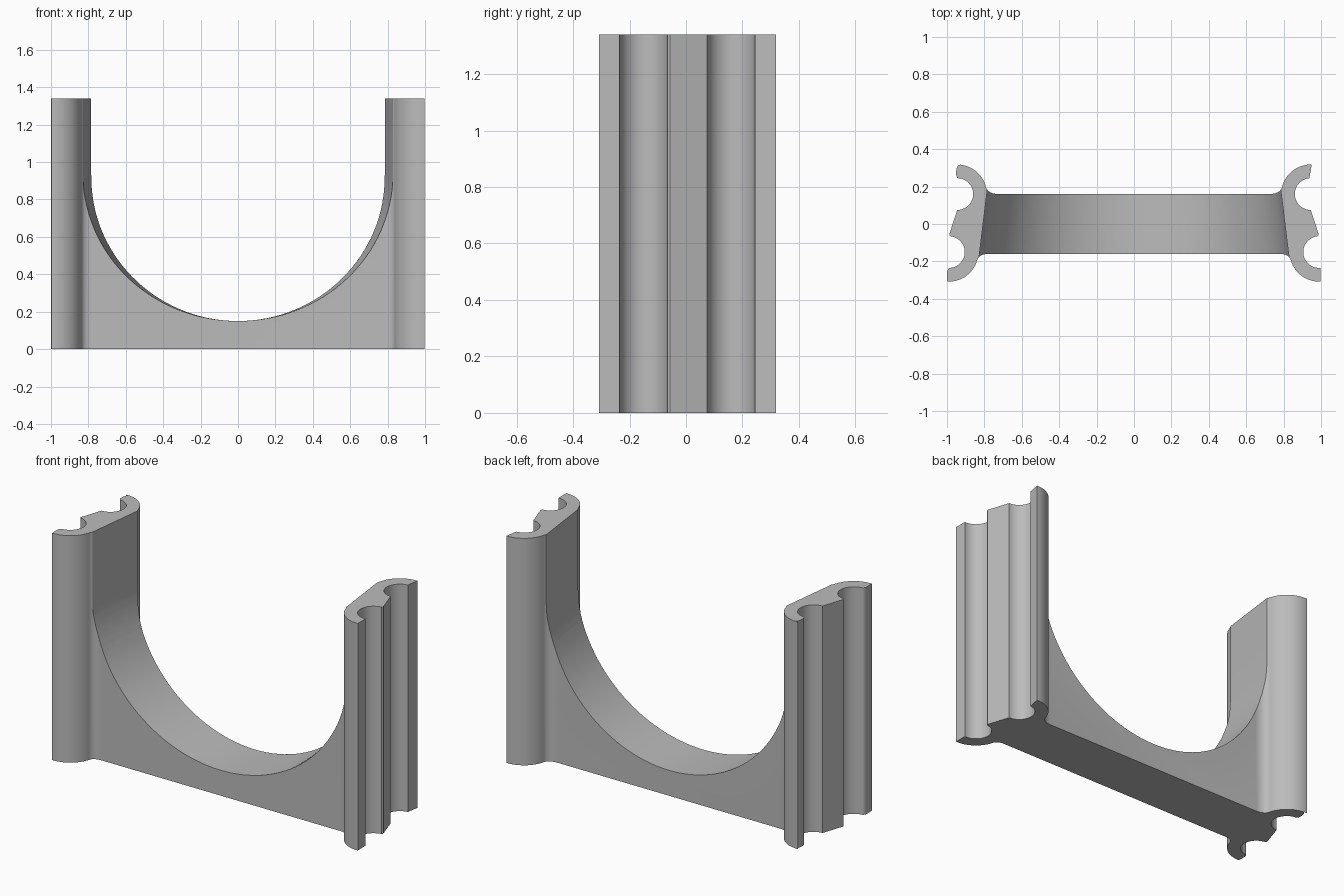
import bpy, bmesh, math
from mathutils import Vector

old = bpy.data.objects.get("Cube")
if old:
    bpy.data.objects.remove(old)

HEIGHT = 1.34
BEAM = 0.16

grey = bpy.data.materials.new("plain grey")
grey.use_nodes = True
grey.diffuse_color = (0.5, 0.5, 0.5, 1)
grey.node_tree.nodes["Principled BSDF"].inputs["Base Color"].default_value = (0.5, 0.5, 0.5, 1)


def arc(center, radius, start, end, steps=20):
    angles = [math.radians(start + (end - start) * i / steps) for i in range(steps + 1)]
    return [(center[0] + radius * math.cos(a), center[1] + radius * math.sin(a)) for a in angles]


def bend(a, b, c, steps=8):
    a, b, c = Vector(a), Vector(b), Vector(c)
    ts = [i / steps for i in range(steps + 1)]
    return [tuple(a * (1 - t) ** 2 + b * 2 * t * (1 - t) + c * t * t) for t in ts]


def new_object(name, bm):
    bmesh.ops.recalc_face_normals(bm, faces=bm.faces)
    mesh = bpy.data.meshes.new(name)
    bm.to_mesh(mesh)
    bm.free()
    obj = bpy.data.objects.new(name, mesh)
    bpy.context.collection.objects.link(obj)
    mesh.materials.append(grey)
    return obj


def loft(name, ring_a, ring_b):
    """Close two matching rings of points into a solid."""
    bm = bmesh.new()
    a = [bm.verts.new(p) for p in ring_a]
    b = [bm.verts.new(p) for p in ring_b]
    bm.faces.new(a)
    bm.faces.new(b)
    for i in range(len(a)):
        j = (i + 1) % len(a)
        bm.faces.new((a[i], a[j], b[j], b[i]))
    return new_object(name, bm)


def clip_side(rounded):
    """Plan of one upright on +x, running from front to back."""
    front, back, outer, inner = (0.99, -0.15), (0.945, 0.16), 0.158, 0.085
    front_outer = arc(front, outer, 194, 273)
    front_inner = arc(front, inner, 275, 95)
    back_inner = arc(back, inner, 270, 95)
    back_outer = arc(back, outer, 88, 168)
    pts = bend((0.78, -BEAM), (0.824, -BEAM), front_outer[0])[:-1] + front_outer
    if rounded:
        pts += bend((1.0, -0.27), (1.0, -0.238), (0.985, -0.235), 5)
        front_inner = front_inner[1:]
    pts += front_inner + [(0.988, -0.056)] + back_inner
    if rounded:
        # rounded lip on the rear hook
        back_outer = arc(back, outer, 82, 168)
        pts += bend((0.945, 0.247), (0.954, 0.262), (0.95, 0.29), 5)
        pts += bend((0.95, 0.29), (0.945, 0.315), (0.93, 0.317), 5)
        back_outer[0] = (0.928, 0.317) if back_outer[0][0] > 0.928 else back_outer[0]
    pts += back_outer + bend(back_outer[-1], (0.777, 0.163), (0.73, BEAM))[1:]
    return pts


# Cradle body: beam with hooked uprights in one plan outline
right = clip_side(False)
left = [(-x, y) for x, y in reversed(clip_side(True))]
plan = right + left
body = loft("cradle_body", [(x, y, 0) for x, y in plan], [(x, y, HEIGHT) for x, y in plan])


# Tapered U-shaped opening, wider toward the front
def opening(y):
    half = 0.807 - 0.122 * y
    curve = arc((0, 0), 1, 180, 360, 64)
    ring = [(half * x, y, 0.93 + 0.78 * z) for x, z in curve]
    return ring + [(half, y, 1.6), (-half, y, 1.6)]


cutter = loft("opening_cutter", opening(-0.5), opening(0.5))
cutter.hide_render = True
cutter.hide_viewport = True

cut = body.modifiers.new("opening", "BOOLEAN")
cut.operation = "DIFFERENCE"
cut.solver = "EXACT"
cut.object = cutter

bpy.ops.object.select_all(action="DESELECT")
bpy.context.view_layer.objects.active = body
body.select_set(True)
bpy.ops.object.modifier_apply(modifier="opening")
bpy.data.objects.remove(cutter)
bpy.ops.object.shade_smooth_by_angle(angle=math.radians(30))
